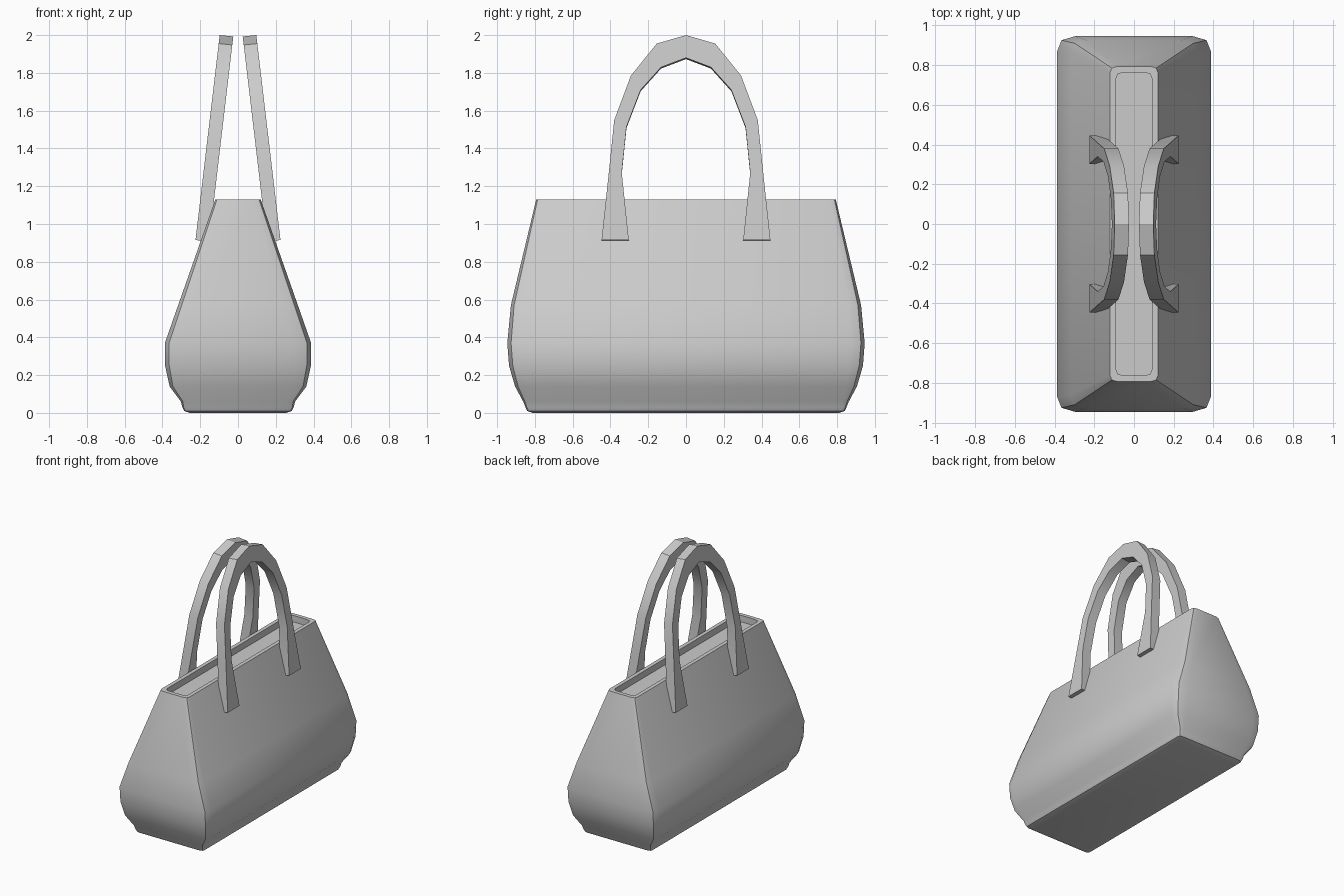
import bpy, bmesh, math

if "Cube" in bpy.data.objects:
    bpy.data.objects.remove(bpy.data.objects["Cube"])


def make_object(name, verts, faces, angle):
    mesh = bpy.data.meshes.new(name)
    bm = bmesh.new()
    vs = [bm.verts.new(v) for v in verts]
    for f in faces:
        bm.faces.new([vs[i] for i in f])
    bmesh.ops.recalc_face_normals(bm, faces=bm.faces)
    bm.to_mesh(mesh)
    bm.free()
    obj = bpy.data.objects.new(name, mesh)
    bpy.context.collection.objects.link(obj)
    bpy.ops.object.select_all(action='DESELECT')
    obj.select_set(True)
    bpy.context.view_layer.objects.active = obj
    bpy.ops.object.shade_smooth_by_angle(angle=math.radians(angle))
    return obj


def loft(name, rings, angle):
    """Skin equal-sized rings in order and cap both ends."""
    n = len(rings[0])
    verts = [v for ring in rings for v in ring]
    faces = [(r * n + i, r * n + (i + 1) % n, (r + 1) * n + (i + 1) % n, (r + 1) * n + i)
             for r in range(len(rings) - 1) for i in range(n)]
    faces.append(tuple(range(n)))
    faces.append(tuple(range(len(verts) - n, len(verts))))
    return make_object(name, verts, faces, angle)


def section(hx, hy, z, s):
    """Rectangle whose corners carry a soft curve around one crease."""
    q = [(hx, hy - 0.075 * s), (hx - 0.022 * s, hy - 0.02 * s), (hx - 0.09 * s, hy)]
    pts = q + [(-x, y) for x, y in reversed(q)]
    pts += [(-x, -y) for x, y in q] + [(x, -y) for x, y in reversed(q)]
    return [(x, y, z) for x, y in pts]


# Bag body: half width, half length, height, corner size; ends with the recessed opening
levels = [
    (0.255, 0.81, 0.0, 0.25), (0.285, 0.84, 0.01, 0.3), (0.295, 0.85, 0.03, 0.35),
    (0.302, 0.862, 0.06, 0.45), (0.362, 0.905, 0.14, 0.8), (0.386, 0.937, 0.25, 1.0),
    (0.387, 0.946, 0.37, 1.0), (0.317, 0.927, 0.57, 0.85), (0.12, 0.793, 1.13, 0.38),
    (0.09, 0.763, 1.13, 0.38), (0.09, 0.763, 1.08, 0.38),
]
loft("bag_body", [section(*lv) for lv in levels], 38)

# Handles: outer and inner arch outlines (y, z), from foot to crown
outer = [(0.447, 0.915), (0.411, 1.25), (0.38, 1.55), (0.292, 1.785), (0.155, 1.955), (0, 2.0)]
inner = [(0.303, 0.915), (0.34, 1.27), (0.315, 1.515), (0.24, 1.71), (0.132, 1.83), (0, 1.88)]
outer += [(-y, z) for y, z in reversed(outer[:-1])]
inner += [(-y, z) for y, z in reversed(inner[:-1])]


def lean(z):
    return 0.225 - (z - 0.915) * 0.118


for name, side in (("handle_right", 1), ("handle_left", -1)):
    rings = []
    for (yo, zo), (yi, zi) in zip(outer, inner):
        ring = []
        for y, z, depth in ((yo, zo, 0), (yi, zi, 0), (yi, zi, 0.072), (yo, zo, 0.072)):
            ring.append((side * (lean(z) - depth), y, z - depth * 0.1))
        rings.append(ring)
    loft(name, rings, 30)
